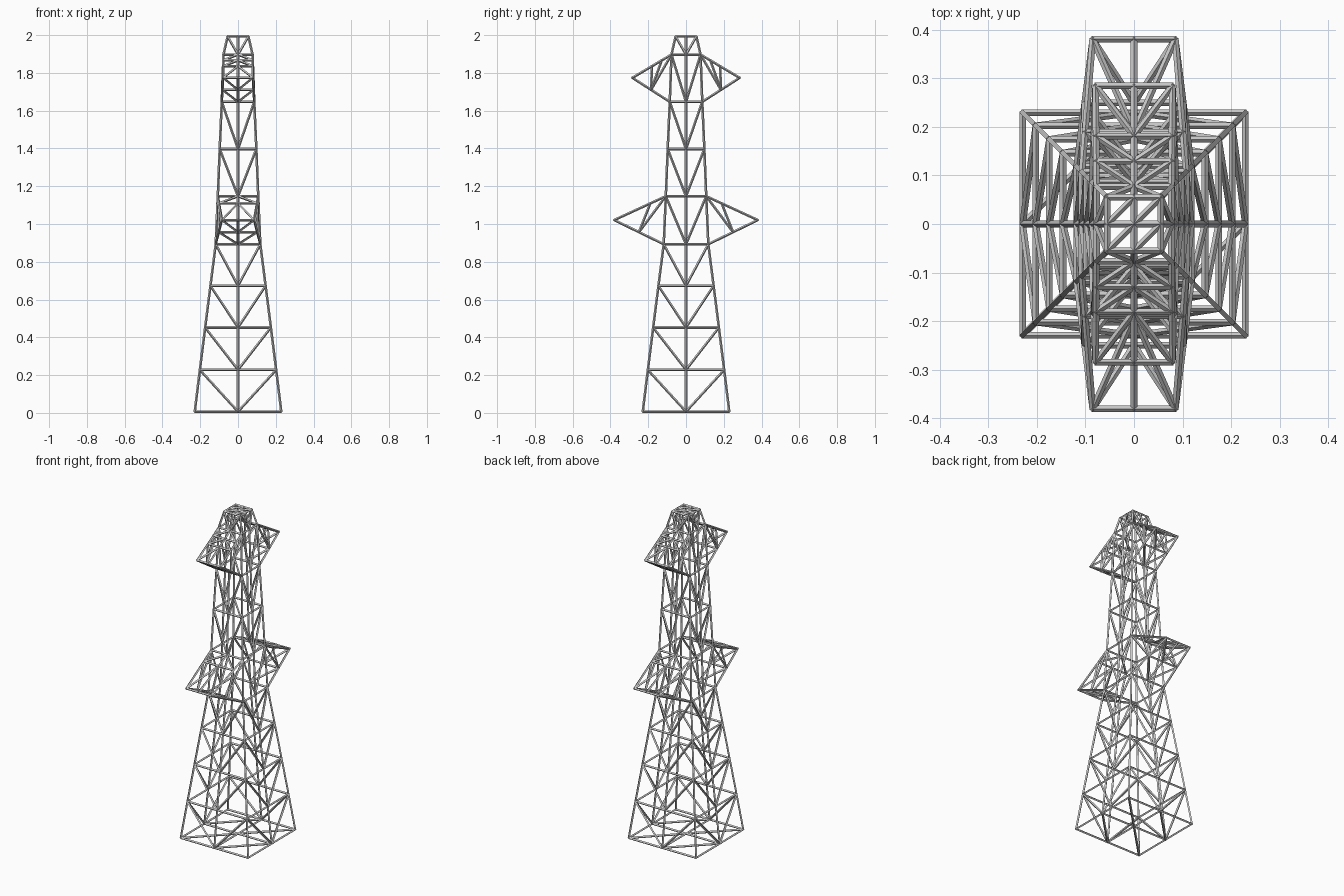
import bpy, bmesh
from mathutils import Vector, Matrix

if "Cube" in bpy.data.objects:
    bpy.data.objects.remove(bpy.data.objects["Cube"])

T = 0.0095  # side of the square bar, which is turned edge-up


def bar(bm, a, b, t=T):
    """Square bar between two points, turned 45 degrees about its axis."""
    a, b = Vector(a), Vector(b)
    d = b - a
    z = d.normalized()
    ref = Vector((0, 0, 1)) if abs(z.z) < 0.9 else Vector((0, 1, 0))
    x = ref.cross(z).normalized()
    y = z.cross(x)
    x, y = (x + y).normalized(), (y - x).normalized()
    rot = Matrix((x, y, z)).transposed().to_4x4()
    m = Matrix.Translation((a + b) / 2) @ rot @ Matrix.Diagonal((t, t, d.length + t * 0.4, 1))
    bmesh.ops.create_cube(bm, size=1, matrix=m)


def finish(bm, name):
    me = bpy.data.meshes.new(name)
    bm.to_mesh(me)
    bm.free()
    ob = bpy.data.objects.new(name, me)
    bpy.context.collection.objects.link(ob)
    return ob


# (height, half width) of each tower level
levels = [(0.0067, 0.229), (0.228, 0.202), (0.452, 0.174), (0.673, 0.146), (0.893, 0.118),
          (1.147, 0.107), (1.397, 0.097), (1.647, 0.086), (1.897, 0.077), (1.9933, 0.055)]
ARM_PANELS = (4, 7)  # panels where the arms open into the tower

legs, rings, braces = bmesh.new(), bmesh.new(), bmesh.new()
for k in range(4):
    R = Matrix.Rotation(k * 1.5707963, 3, 'Z')

    def P(u, lv):
        z, w = lv
        return R @ Vector((u * w, -w, z))

    for lv in levels:
        bar(rings, P(-1, lv), P(1, lv))
    for i, (lo, hi) in enumerate(zip(levels, levels[1:])):
        bar(legs, P(1, lo), P(1, hi))
        if i in ARM_PANELS and k % 2 == 0:
            continue
        bar(braces, P(0, lo), P(0, hi))
        for s in (-1, 1):
            bar(braces, P(s, hi), P(0, lo))
finish(legs, "tower_legs")
finish(rings, "tower_horizontal_rings")
finish(braces, "tower_face_braces")

# flat lattice across the foot and the cap
for name, (z, w) in (("foot_lattice", levels[0]), ("cap_lattice", levels[-1])):
    bm = bmesh.new()
    for a, b in (((-1, 0), (1, 0)), ((0, -1), (0, 1)), ((-1, -1), (1, 1)),
                 ((-1, 0), (0, 1)), ((0, -1), (1, 0))):
        bar(bm, (a[0] * w, a[1] * w, z), (b[0] * w, b[1] * w, z))
    finish(bm, name)


def cross_arm(name, top, bottom, tip, top_ribs):
    """Wedge-shaped lattice arm; tip is (half width, y, z)."""
    bm = bmesh.new()
    tw, ty, tz = tip

    def pt(root, t, u):
        z, w = root
        return Vector((u * (w + (tw - w) * t), w + (ty - w) * t, z + (tz - z) * t))

    for root, ribs in ((top, top_ribs), (bottom, [0.5])):
        stops = [0] + ribs + [1]
        for a, b in zip(stops, stops[1:]):
            for u in (-1, 0, 1):
                bar(bm, pt(root, a, u), pt(root, b, u))
            for u in (-1, 1):
                bar(bm, pt(root, b, u), pt(root, a, 0))
            if b < 1 or root is top:
                bar(bm, pt(root, b, -1), pt(root, b, 1))
    # side webs between upper and lower chords
    for u in (-1, 1):
        for t in [0] + top_ribs:
            bar(bm, pt(bottom, 0.5, u), pt(top, t, u))
    ob = finish(bm, name)
    mod = ob.modifiers.new("mirror", 'MIRROR')
    mod.use_axis = (False, True, False)


cross_arm("lower_cross_arms", levels[5], levels[4], (0.085, 0.380, 1.021), [0.3])
cross_arm("upper_cross_arms", levels[8], levels[7], (0.079, 0.284, 1.774), [0.25, 0.5])
